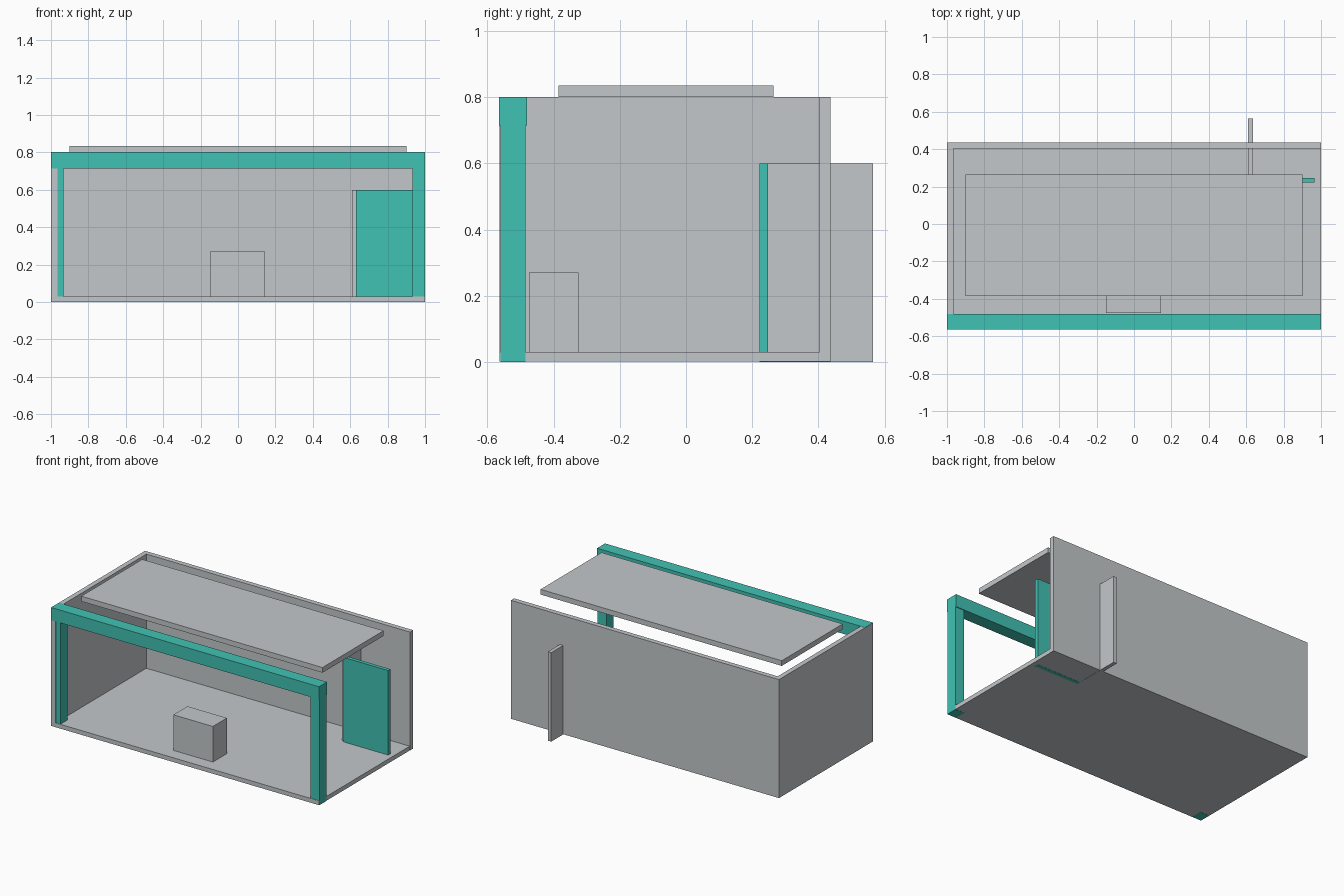
import bpy

if "Cube" in bpy.data.objects:
    bpy.data.objects.remove(bpy.data.objects["Cube"])


def material(name, rgb):
    m = bpy.data.materials.new(name)
    m.diffuse_color = (*rgb, 1.0)
    m.use_nodes = True
    m.node_tree.nodes["Principled BSDF"].inputs["Base Color"].default_value = m.diffuse_color
    return m


GREY = material("light grey", (0.55, 0.575, 0.59))
TEAL = material("teal", (0.053, 0.54, 0.456))


def box(name, mat, x, y, z):
    """Box spanning the given (min, max) ranges."""
    mid = [(a + b) / 2 for a, b in (x, y, z)]
    bpy.ops.mesh.primitive_cube_add(size=1, location=mid)
    ob = bpy.context.object
    ob.name = name
    ob.scale = [b - a for a, b in (x, y, z)]
    bpy.ops.object.transform_apply(location=False, rotation=False, scale=True)
    ob.data.materials.append(mat)
    return ob


# Shell: floor, back wall and left wall (front and right side stay open)
box("floor", GREY, (-1, 0.999), (-0.563, 0.436), (0.001, 0.03))
box("back_wall", GREY, (-1, 1), (0.403, 0.437), (0.001, 0.8))
box("left_wall", GREY, (-1, -0.966), (-0.563, 0.436), (0.001, 0.8))

# Floating roof panel
box("roof_panel", GREY, (-0.9, 0.9), (-0.385, 0.265), (0.8, 0.835))

# Front frame: two posts and a header beam
box("left_post", TEAL, (-0.998, -0.932), (-0.56, -0.485), (0, 0.73))
box("right_post", TEAL, (0.932, 1), (-0.56, -0.485), (0, 0.73))
box("header_beam", TEAL, (-0.999, 1), (-0.565, -0.48), (0.715, 0.801))

# Counter block on the floor
box("counter", GREY, (-0.15, 0.145), (-0.475, -0.325), (0.03, 0.27))

# Partition running through the back wall, and the door panel beside it
box("partition", GREY, (0.61, 0.635), (0.235, 0.565), (0, 0.6))
box("door_panel", TEAL, (0.63, 0.965), (0.222, 0.247), (0, 0.6))
